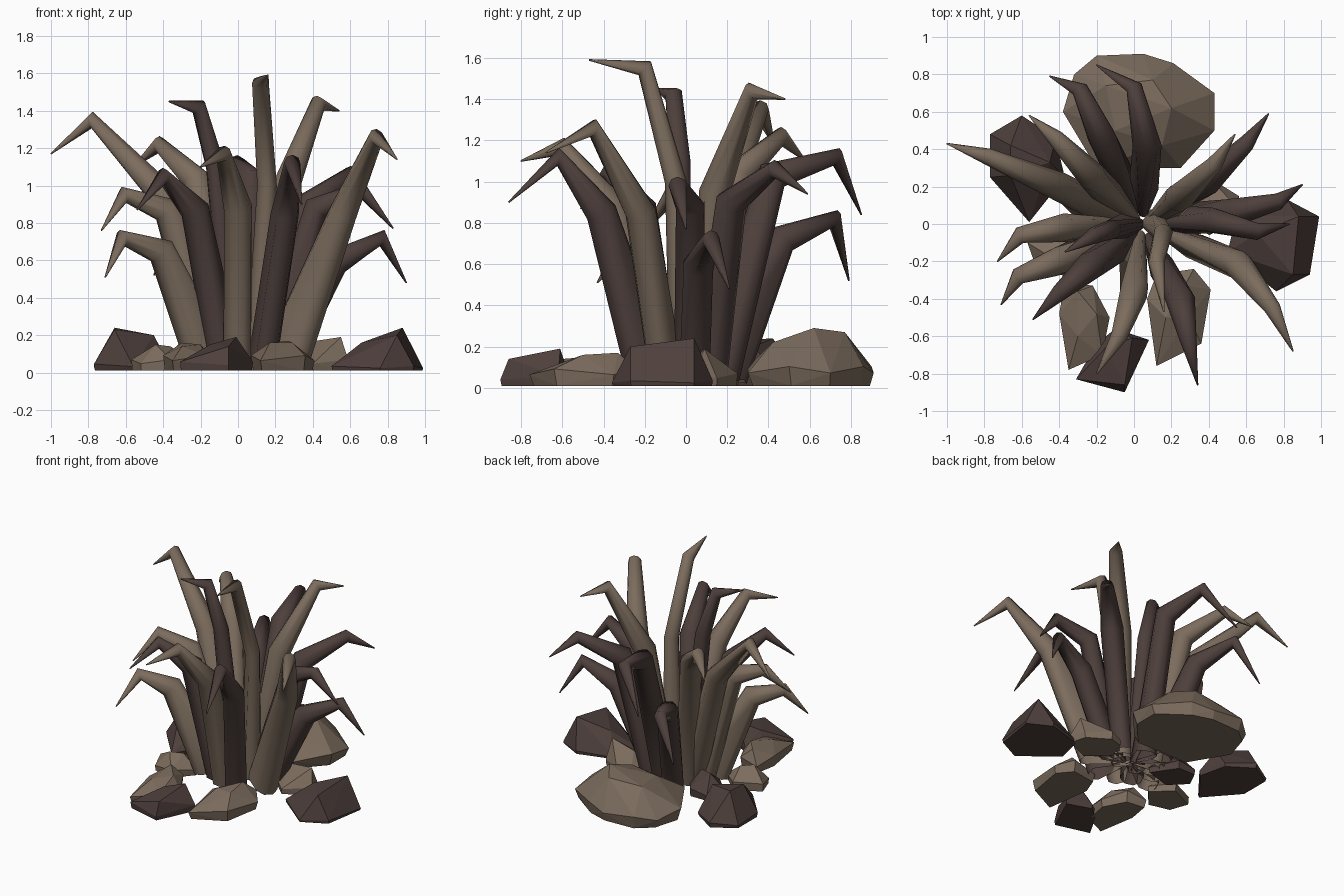
import bpy
import bmesh
import math
from mathutils import Vector

cube = bpy.data.objects.get("Cube")
if cube:
    bpy.data.objects.remove(cube, do_unlink=True)


def material(name, color):
    mat = bpy.data.materials.new(name)
    mat.use_nodes = True
    mat.diffuse_color = color
    mat.node_tree.nodes["Principled BSDF"].inputs["Base Color"].default_value = color
    return mat


LIGHT = material("light brown", (0.20, 0.15, 0.11, 1))
DARK = material("dark brown", (0.075, 0.05, 0.045, 1))
SIDES = 8
RADII = (0.08, 0.078, 0.045, 0.004)
ROOT_Z = 0.05
HUB = Vector((0.05, 0, ROOT_Z))


def finish(name, bm, mat):
    """Turn a bmesh into a named, coloured object."""
    bmesh.ops.recalc_face_normals(bm, faces=bm.faces)
    mesh = bpy.data.meshes.new(name)
    bm.to_mesh(mesh)
    bm.free()
    mesh.materials.append(mat)
    obj = bpy.data.objects.new(name, mesh)
    bpy.context.collection.objects.link(obj)


def blade(name, mat, base, middle, bend, tip, girth=1.0):
    """Tapered tube rising from the shared root, folding over at the bend."""
    path = [Vector((*base, ROOT_Z)), Vector(middle), Vector(bend), Vector(tip)]
    steps = [(b - a).normalized() for a, b in zip(path, path[1:])]
    tangents = [steps[0]]
    tangents += [(a + b).normalized() for a, b in zip(steps, steps[1:])]
    tangents.append(steps[-1])
    # Axis across the plane in which the blade droops
    side = steps[0].cross(steps[-1]).normalized()
    radii = [RADII[0], RADII[1] * girth, *RADII[2:]]
    bm = bmesh.new()
    rings = []
    for point, tangent, radius in zip(path, tangents, radii):
        across = (side - tangent * side.dot(tangent)).normalized()
        up = tangent.cross(across)
        ring = []
        for i in range(SIDES):
            angle = math.tau * i / SIDES
            offset = across * math.cos(angle) + up * math.sin(angle)
            ring.append(bm.verts.new(point + offset * radius))
        rings.append(ring)
    # Draw the inner edge of the foot in to the shared hub
    inward = HUB - path[0]
    for vert in rings[0]:
        if (vert.co - path[0]).dot(inward) > 0.001:
            vert.co = vert.co.lerp(HUB, 0.65)
    for low, high in zip(rings, rings[1:]):
        for i in range(SIDES):
            j = (i + 1) % SIDES
            bm.faces.new((low[i], low[j], high[j], high[i])).smooth = True
    bm.faces.new(rings[-1])
    finish(name, bm, mat)


def rock(name, mat, outline, peaks, belly=0.08, foot=0.93):
    """Faceted stone: hull of a flat foot, a wide belly and a few peaks."""
    flat = [Vector((x, y, 0)) for x, y in outline]
    centre = sum(flat, Vector()) / len(flat)
    bm = bmesh.new()
    for i, point in enumerate(flat):
        low = centre.lerp(point, foot)
        bm.verts.new((low.x, low.y, 0.01))
        lift = belly * (0.8 if i % 2 else 1.15)
        bm.verts.new((point.x, point.y, lift))
    for peak in peaks:
        bm.verts.new(peak)
    result = bmesh.ops.convex_hull(bm, input=bm.verts)
    spare = [g for g in result["geom_interior"] if isinstance(g, bmesh.types.BMVert)]
    bmesh.ops.delete(bm, geom=spare, context="VERTS")
    finish(name, bm, mat)


# Blades at the back
blade("back_left_long_blade", LIGHT, (-.1, .05), (-.4, .2, .95), (-.78, .36, 1.35), (-1, .43, 1.17))
blade("back_left_blade", LIGHT, (-.08, .1), (-.22, .25, 1.03), (-.42, .46, 1.22), (-.56, .58, 1.1))
blade("back_low_blade", DARK, (-.05, .22), (-.17, .46, .72), (-.29, .72, .82), (-.45, .79, .52))
blade("back_high_blade", DARK, (.05, .18), (.07, .42, 1.03), (0, .73, 1.12), (-.2, .85, .84))
blade("back_right_tall_blade", LIGHT, (.15, .05), (.24, .14, .95), (.43, .32, 1.44), (.54, .48, 1.4))
blade("back_right_blade", DARK, (.2, .12), (.38, .22, .9), (.6, .43, 1.06), (.72, .59, .94))

# Blades at the sides and centre
blade("right_low_blade", DARK, (.25, .04), (.52, .06, .59), (.77, .12, .72), (.9, .21, .48))
blade("right_high_blade", DARK, (.22, .02), (.42, .02, .88), (.66, -.04, .98), (.83, 0, .77), .9)
blade("centre_tall_blade", LIGHT, (.1, 0), (.155, -.05, 1), (.12, -.2, 1.55), (.16, -.47, 1.59), .68)
blade("centre_dark_blade", DARK, (0, 0), (-.12, -.03, 1.1), (-.21, -.06, 1.42), (-.37, -.15, 1.45), .68)
blade("left_high_blade", LIGHT, (-.15, 0), (-.38, -.02, .87), (-.61, -.06, .95), (-.73, -.2, .76))
blade("left_low_blade", LIGHT, (-.2, -.1), (-.41, -.2, .65), (-.62, -.28, .72), (-.71, -.43, .51))

# Blades at the front
blade("front_right_blade", LIGHT, (.3, -.1), (.56, -.22, .85), (.74, -.45, 1.26), (.85, -.68, 1.14))
blade("front_blade", LIGHT, (0, -.17), (0, -.36, .88), (-.08, -.6, 1.17), (-.2, -.8, 1.1))
blade("front_dark_blade", DARK, (.13, -.21), (.25, -.41, .85), (.29, -.62, 1.12), (.34, -.86, .9))
blade("front_left_blade", DARK, (-.08, -.12), (-.23, -.22, .87), (-.4, -.37, 1.05), (-.54, -.51, .87))

# Large stones
rock("back_rock", LIGHT,
     [(-.38, .6), (-.32, .8), (-.2, .9), (.05, .91), (.21, .86), (.43, .7), (.43, .5), (.25, .3), (-.2, .3)],
     [(-.15, .74, .26), (.1, .77, .27), (.2, .62, .29), (-.1, .5, .24), (.15, .42, .22)], .09)
rock("back_left_rock", DARK,
     [(-.77, .25), (-.77, .48), (-.6, .58), (-.42, .46), (-.37, .25), (-.56, .01)],
     [(-.66, .42, .24), (-.66, .26, .23), (-.45, .33, .2)], .04, .97)
rock("right_rock", DARK,
     [(.5, -.15), (.55, .05), (.82, .13), (.99, .04), (.94, -.27), (.76, -.36)],
     [(.88, .04, .24), (.85, -.27, .2), (.66, -.05, .16)], .03, .98)

# Front stones
rock("front_left_rock", LIGHT,
     [(-.4, -.48), (-.35, -.78), (-.17, -.7), (-.13, -.5), (-.22, -.33), (-.37, -.31)],
     [(-.3, -.36, .16), (-.2, -.48, .15), (-.3, -.6, .14)])
rock("front_dark_rock", DARK,
     [(-.31, -.83), (-.05, -.9), (.08, -.62), (-.1, -.56), (-.2, -.64)],
     [(-.01, -.61, .19), (-.05, -.86, .14), (-.15, -.66, .15)], .05, .97)
rock("front_right_rock", LIGHT,
     [(.07, -.4), (.12, -.76), (.36, -.64), (.41, -.35), (.32, -.24), (.12, -.27)],
     [(.17, -.5, .16), (.29, -.5, .16), (.27, -.33, .17)])

# Small stones tucked against the roots
rock("small_right_rock", LIGHT,
     [(.25, .08), (.3, .22), (.4, .25), (.56, .15), (.59, .03), (.4, -.06)],
     [(.55, .09, .19), (.35, .12, .16)], .06, .97)
rock("small_left_rock", LIGHT,
     [(-.57, -.1), (-.52, -.24), (-.36, -.28), (-.24, -.14), (-.38, -.01)],
     [(-.44, -.18, .15), (-.36, -.13, .14)], .06, .97)
rock("small_dark_rock", DARK,
     [(-.4, .12), (-.34, .24), (-.2, .24), (-.08, .06), (-.28, 0)],
     [(-.3, .14, .17), (-.2, .1, .16)], .06, .97)
